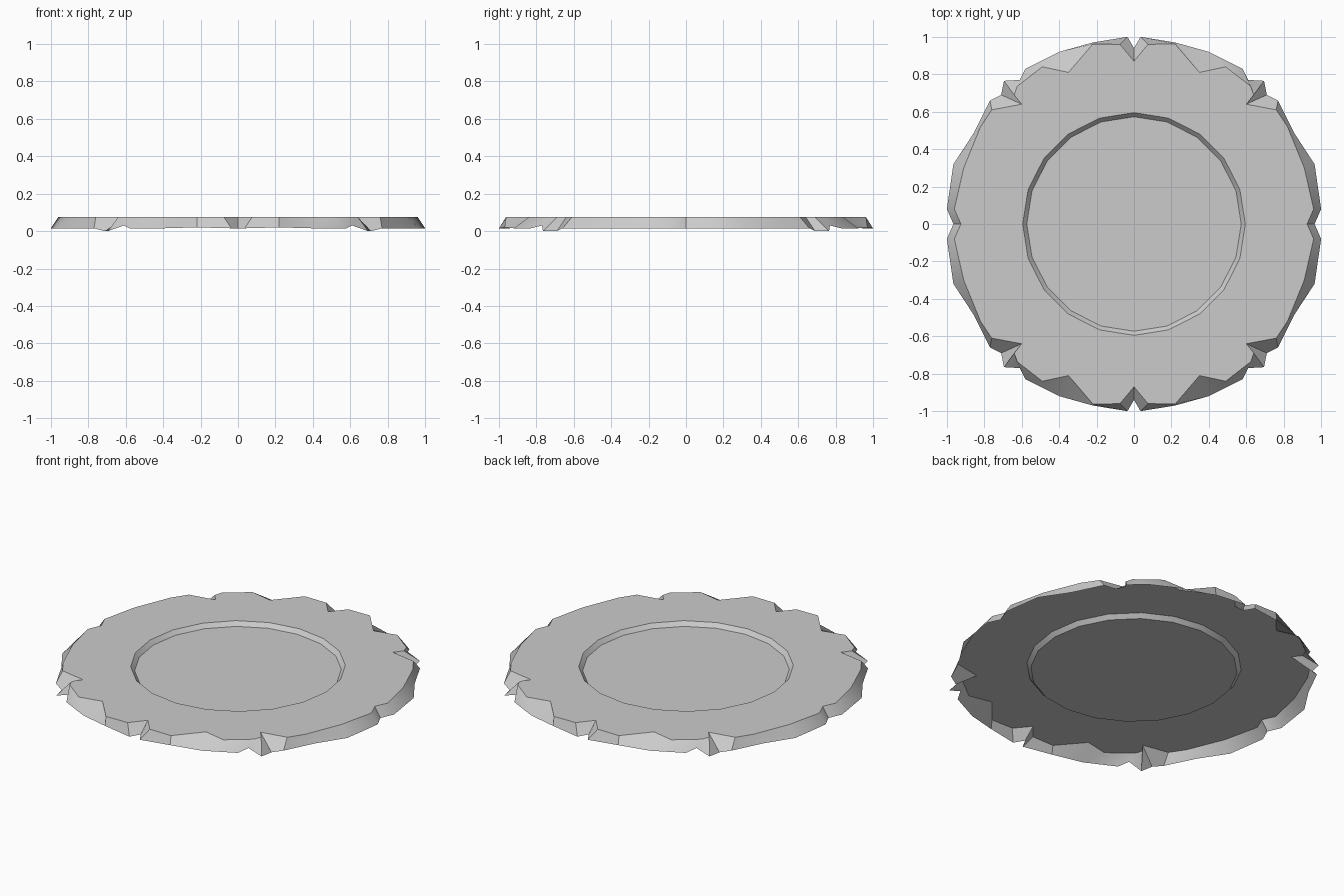
import bpy, bmesh, math

cube = bpy.data.objects.get("Cube")
if cube:
    bpy.data.objects.remove(cube, do_unlink=True)

TOP, FLOOR = 0.075, 0.05

# One quarter of the battered rim, back to side: outer x, y, z, then upper x, y
QUARTER = [
    (0, .94, .015, 0, .87),
    (.035, 1, .015, .075, .96),
    (.22, .97, .02, .22, .962),
    (.40, .92, .015, .35, .81),
    (.58, .83, .015, .49, .84),
    (.61, .77, .03, .625, .735),
    (.695, .765, 0, .64, .69),
    (.71, .69, .0, .60, .64),
    (.77, .66, .015, .76, .61),
    (.86, .48, .015, .82, .52),
    (.965, .32, .015, .91, .30),
    (1, .08, .015, .96, .08),
    (.965, 0, .015, .925, 0),
]


def mirrored(rows, sx, sy):
    return [(sx * a, sy * b, z, sx * c, sy * d) for a, b, z, c, d in rows]


# Mirror the quarter into a full clockwise outline
half = QUARTER + mirrored(QUARTER[-2::-1], 1, -1)
outline = half + mirrored(half[-2:0:-1], -1, 1)

bm = bmesh.new()


def add_loop(points):
    return [bm.verts.new(p) for p in points]


def circle(radius, z, sides=20):
    step = math.tau / sides
    return add_loop([(radius * math.sin(i * step), radius * math.cos(i * step), z)
                     for i in range(sides)])


def band(outer, inner):
    for i in range(len(outer)):
        j = (i + 1) % len(outer)
        bm.faces.new((outer[i], inner[i], inner[j], outer[j]))


def loop_edges(verts):
    return [bm.edges.get((v, verts[i - 1])) for i, v in enumerate(verts)]


# Sloping rim
skirt = add_loop([(a, b, z) for a, b, z, c, d in outline])
lip = add_loop([(c, d, TOP) for a, b, z, c, d in outline])
band(skirt, lip)

# Recess wall and floor
well_top = circle(.595, TOP)
well_floor = circle(.573, FLOOR)
band(well_top, well_floor)
bm.faces.new(well_floor)

# Flat top between the rim and the recess
bmesh.ops.triangle_fill(bm, use_beauty=True, edges=loop_edges(lip) + loop_edges(well_top))
bmesh.ops.recalc_face_normals(bm, faces=bm.faces)
bm.normal_update()
if max(bm.faces, key=lambda f: f.calc_area()).normal.z < 0:
    bmesh.ops.reverse_faces(bm, faces=bm.faces)

mesh = bpy.data.meshes.new("plate")
bm.to_mesh(mesh)
bm.free()
plate = bpy.data.objects.new("plate", mesh)
bpy.context.collection.objects.link(plate)

# Single grey material
grey = bpy.data.materials.new("grey")
grey.use_nodes = True
colour = (.6, .6, .6, 1)
grey.diffuse_color = colour
grey.node_tree.nodes["Principled BSDF"].inputs["Base Color"].default_value = colour
mesh.materials.append(grey)

bpy.ops.object.select_all(action="DESELECT")
plate.select_set(True)
bpy.context.view_layer.objects.active = plate
bpy.ops.object.shade_smooth_by_angle(angle=math.radians(30))
